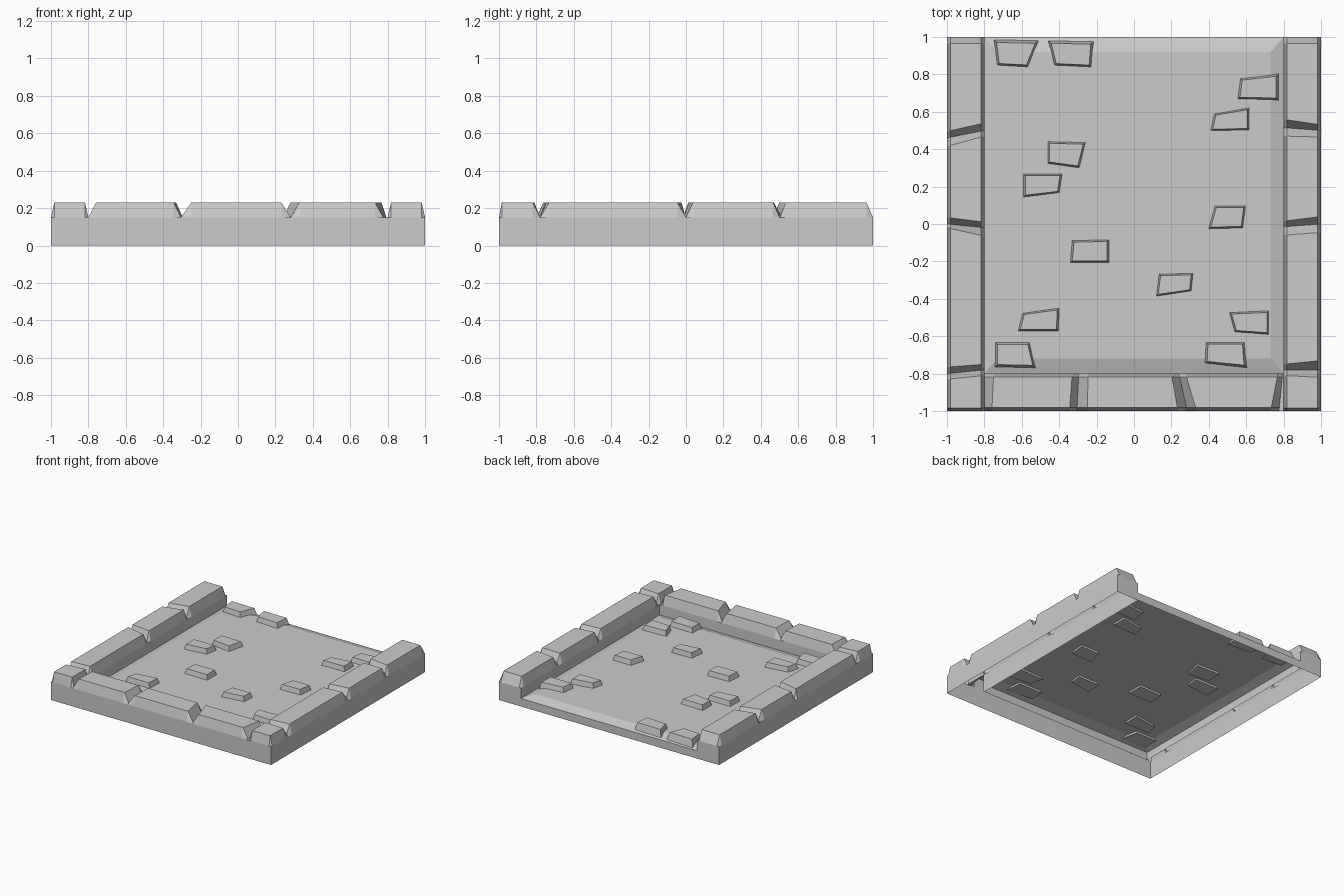
import bpy, bmesh

if "Cube" in bpy.data.objects:
    bpy.data.objects.remove(bpy.data.objects["Cube"])

EDGE, TOP = 0.15, 0.23            # wall crease height and wall top height
WIDTH, INSET = 0.2, 0.018         # wall thickness and top bevel


def finish(name, bm, recalc=True):
    if recalc:
        bmesh.ops.recalc_face_normals(bm, faces=bm.faces[:])
    me = bpy.data.meshes.new(name)
    bm.to_mesh(me)
    bm.free()
    ob = bpy.data.objects.new(name, me)
    bpy.context.collection.objects.link(ob)
    return ob


def wall(name, stations, place, caps=False, skip_inner=0):
    """Loft an open-bottomed wall; station = (outer pos, inner pos, is_high)."""
    bm = bmesh.new()
    rings = []
    for outer, inner, high in stations:
        zt = TOP if high else EDGE
        profile = [(0, 0), (0, EDGE), (INSET, zt),
                   (WIDTH - INSET, zt), (WIDTH, EDGE), (WIDTH, 0)]
        rings.append([bm.verts.new(place(d, outer + (inner - outer) * d / WIDTH, z))
                      for d, z in profile])
    for i, (a, b) in enumerate(zip(rings, rings[1:])):
        for k in range(5):
            if k == 4 and i >= len(rings) - 1 - skip_inner:
                continue          # hidden inside the corner
            bm.faces.new((a[k], a[k + 1], b[k + 1], b[k]))
    if caps:
        bm.faces.new(rings[0])
        bm.faces.new(rings[-1])
    return finish(name, bm)


def notch(upper, valley, lower):
    return [(*upper, True), (*valley, False), (*lower, True)]


# side walls: V notches between the stones, from back to front
back = [(1, 1, False), (0.965, 0.965, True)]
front = [(-0.985, -0.985, True), (-1, -1, False)]
left = (back + notch((0.495, 0.54), (0.46, 0.50), (0.415, 0.47))
        + notch((0.035, 0.01), (0.0, -0.02), (-0.02, -0.065))
        + notch((-0.765, -0.75), (-0.80, -0.78), (-0.83, -0.81)) + front)
right = (back + notch((0.53, 0.56), (0.50, 0.515), (0.465, 0.47))
         + notch((0.04, 0.015), (0.0, -0.015), (-0.045, -0.06))
         + notch((-0.73, -0.75), (-0.78, -0.78), (-0.82, -0.81)) + front)
wall("left_wall", left, lambda d, a, z: (d - 1, a, z), True, 2)
wall("right_wall", right, lambda d, a, z: (1 - d, a, z), True, 2)

# front wall between the corner stones
middle = ([(-0.8, -0.8, False), (-0.76, -0.75, True)]
          + notch((-0.345, -0.33), (-0.305, -0.295), (-0.25, -0.245))
          + notch((0.235, 0.20), (0.285, 0.24), (0.335, 0.275))
          + [(0.73, 0.77, True), (0.775, 0.795, False), (0.8, 0.8, False)])
wall("front_wall", middle, lambda d, a, z: (a, d - 1, z))

# floor sheet with sloped borders and a skirt at the open back
bm = bmesh.new()
rim = [bm.verts.new(p) for p in ((-0.8, -0.8, 0.065), (0.8, -0.8, 0.065),
                                 (0.8, 1, 0.065), (-0.8, 1, 0.065))]
flat = [bm.verts.new(p) for p in ((-0.73, -0.72, 0.09), (0.73, -0.72, 0.09),
                                  (0.73, 0.92, 0.09), (-0.73, 0.92, 0.09))]
bm.faces.new(flat)
for i in range(4):
    j = (i + 1) % 4
    bm.faces.new((rim[i], rim[j], flat[j], flat[i]))
low = [bm.verts.new((0.8, 1, 0)), bm.verts.new((-0.8, 1, 0))]
bm.faces.new((rim[3], rim[2], low[0], low[1]))
finish("floor", bm, False)

# loose paving stones: crooked four-sided blocks with tapered sides
stones = [
    ((-.735, .845), (-.565, .835), (-.51, .98), (-.75, .985)),
    ((-.43, .845), (-.225, .835), (-.215, .975), (-.46, .98)),
    ((.55, .665), (.775, .66), (.775, .805), (.565, .78)),
    ((.405, .495), (.62, .50), (.62, .625), (.425, .59)),
    ((-.465, .32), (-.29, .295), (-.255, .44), (-.465, .445)),
    ((-.595, .14), (-.395, .165), (-.38, .27), (-.595, .27)),
    ((.395, -.03), (.585, -.025), (.60, .10), (.43, .10)),
    ((-.345, -.21), (-.13, -.21), (-.13, -.08), (-.335, -.085)),
    ((.115, -.39), (.31, -.36), (.32, -.26), (.13, -.265)),
    ((-.625, -.575), (-.40, -.575), (-.395, -.445), (-.60, -.475)),
    ((-.745, -.765), (-.525, -.77), (-.555, -.63), (-.745, -.63)),
    ((.375, -.745), (.605, -.77), (.595, -.63), (.38, -.63)),
    ((.535, -.58), (.725, -.595), (.725, -.46), (.505, -.47)),
]
for n, quad in enumerate(stones):
    bm = bmesh.new()
    cx = sum(p[0] for p in quad) / 4
    cy = sum(p[1] for p in quad) / 4
    base = [bm.verts.new((x, y, 0.07)) for x, y in quad]
    top = [bm.verts.new((cx + (x - cx) * 0.86, cy + (y - cy) * 0.8, 0.13))
           for x, y in quad]
    bm.faces.new(base[::-1])
    bm.faces.new(top)
    for i in range(4):
        j = (i + 1) % 4
        bm.faces.new((base[i], base[j], top[j], top[i]))
    finish(f"paving_stone_{n + 1}", bm)
